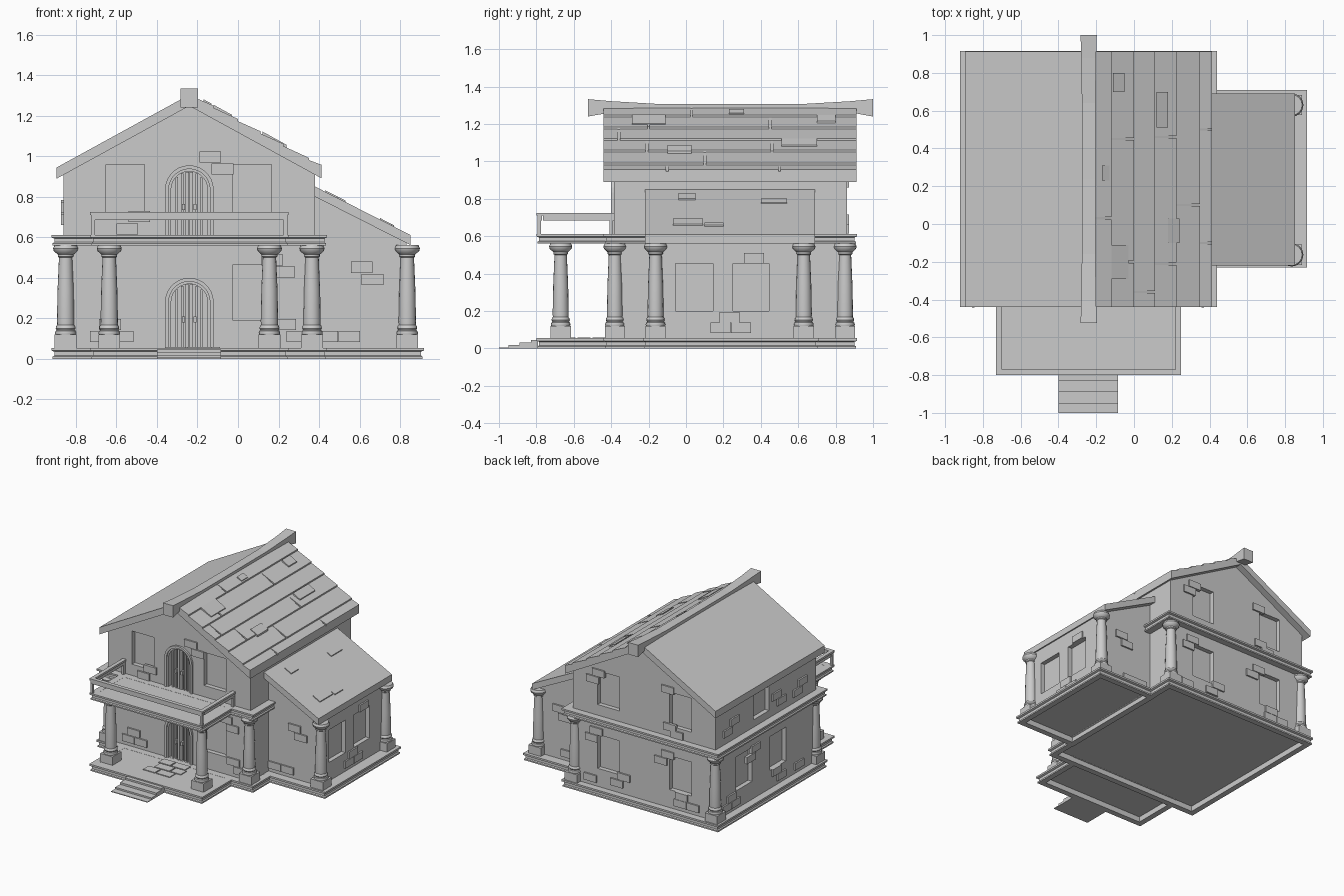
import bpy, bmesh
from math import sin, cos, pi

if "Cube" in bpy.data.objects:
    bpy.data.objects.remove(bpy.data.objects["Cube"])

# ---------- helpers: a part is (list of cross-sections, closed loop?) ----------
def build(name, parts, smooth=False):
    bm = bmesh.new()
    for secs, closed in parts:
        rings = [[bm.verts.new(p) for p in s] for s in secs]
        n = len(rings[0])
        for k in range(len(rings) if closed else len(rings) - 1):
            a, b = rings[k], rings[(k + 1) % len(rings)]
            for i in range(n):
                j = (i + 1) % n
                bm.faces.new((a[i], a[j], b[j], b[i]))
        if not closed:
            bm.faces.new(rings[0])
            bm.faces.new(rings[-1])
    bmesh.ops.recalc_face_normals(bm, faces=bm.faces[:])
    me = bpy.data.meshes.new(name)
    bm.to_mesh(me)
    bm.free()
    ob = bpy.data.objects.new(name, me)
    bpy.context.collection.objects.link(ob)
    if smooth:
        bpy.ops.object.select_all(action='DESELECT')
        ob.select_set(True)
        bpy.context.view_layer.objects.active = ob
        bpy.ops.object.shade_smooth_by_angle(angle=0.6)
    return ob

def box(x0, x1, y0, y1, z0, z1):
    return [[(x0, y0, z), (x1, y0, z), (x1, y1, z), (x0, y1, z)] for z in (z0, z1)], False

def prism(pts, y0, y1):
    return [[(x, y, z) for x, z in pts] for y in (y0, y1)], False

def rim(x0, x1, y0, y1, profile):
    # moulding swept round a rectangle; profile = (inset, z)
    return [[(x + sx * i, y + sy * i, z) for i, z in profile] for x, y, sx, sy in
            ((x0, y0, 1, 1), (x1, y0, -1, 1), (x1, y1, -1, -1), (x0, y1, 1, -1))], True

def moulding(z0, z1, w):
    h = z1 - z0
    return [(w, z0), (.006, z0), (.006, z0 + .2 * h), (.014, z0 + .3 * h), (.014, z0 + .65 * h),
            (0, z0 + .75 * h), (0, z1), (w, z1)]

def arch(cx, hw, z0, h, n=14):
    zc = z0 + h - hw
    return ([(cx + hw, z0)] + [(cx + hw * cos(pi * i / n), zc + hw * sin(pi * i / n))
                               for i in range(n + 1)] + [(cx - hw, z0)])

def cut(ob, parts):
    c = build("cutter", parts)
    c.hide_render = True
    m = ob.modifiers.new("cut", 'BOOLEAN')
    m.operation, m.solver, m.object = 'DIFFERENCE', 'EXACT', c
    bpy.context.view_layer.objects.active = ob
    bpy.ops.object.modifier_apply(modifier=m.name)
    bpy.data.objects.remove(c)

CX = -.24
MAIN = (-.92, .44, -.44, .915)
PORCH = (-.73, .25, -.80, -.385)
WING = (.38, .917, -.23, .71)

# ---------- stepped base ----------
for nm, r in (("main", MAIN), ("porch", PORCH), ("wing", WING)):
    build(nm + "_base_rim", [rim(*r, moulding(0, .055, .05))])
    build(nm + "_floor", [box(r[0] + .02, r[1] - .02, r[2] + .02, r[3] - .02, .042, .054)])
build("front_steps", [box(-.4, -.085, -1.0, -.79, 0, .006), box(-.4, -.085, -.95, -.79, 0, .018),
                      box(-.4, -.085, -.89, -.79, 0, .033), box(-.4, -.085, -.83, -.79, 0, .046)])
build("porch_pavers", [box(x, x + w, y, y + .07, .05, .06) for x, y, w in
                       ((-.36, -.66, .1), (-.25, -.66, .12), (-.32, -.58, .13), (-.18, -.58, .09),
                        (-.34, -.50, .1), (-.23, -.50, .12))])

# ---------- walls with window and door recesses ----------
house = build("main_walls", [prism([(-.86, .05), (.38, .05), (.38, .91), (CX, 1.25), (-.86, .91)], -.385, .86)])
D = .035
XW = ((-.65, -.46), (-.025, .165))
holes = [box(a, b, -.5, -.385 + D, .70, .96) for a, b in XW]
holes += [box(-.025, .165, -.5, -.385 + D, .19, .465)]
holes += [box(a, b, .86 - D, 1, z, z + .265) for a, b in XW for z in (.195, .695)]
holes += [box(-1, -.86 + D, a, b, .195, .46) for a, b in ((.41, .61), (-.01, .19))]
holes += [box(-1, -.86 + D, .2, .39, .67, .86)]
holes += [prism(arch(CX, .105, z, .33), -.5, -.385 + .03) for z in (.056, .612)]
cut(house, holes)
wing = build("wing_walls", [prism([(.36, .05), (.83, .05), (.83, .575), (.36, .815)], -.165, .635)])
cut(wing, [box(.83 - D, 1, a, b, .2, .455) for a, b in ((-.055, .145), (.25, .445))])

# ---------- arched double doors ----------
for nm, z in (("lower", .055), ("upper", .61)):
    outer, inner = arch(CX, .12, z, .345), arch(CX, .102, z, .327)
    build(nm + "_door_frame", [([[(a, -.40, b), (c, -.40, d), (c, -.35, d), (a, -.35, b)]
                                 for (a, b), (c, d) in zip(outer, inner)], False)])
    o2, i2 = arch(CX, .102, z, .327), arch(CX, .09, z, .315)
    parts = [([[(a, -.39, b), (c, -.39, d), (c, -.35, d), (a, -.35, b)]
               for (a, b), (c, d) in zip(o2, i2)], False)]
    for s in (-1, 1):
        for d, w in ((.01, .009), (.036, .006), (.062, .006)):
            top = z + .225 + (.088 ** 2 - d ** 2) ** .5
            parts.append(box(CX + s * d - w, CX + s * d + w, -.378, -.35, z, top))
        parts.append(box(CX + s * .028 - .007, CX + s * .028 + .007, -.397, -.37, z + .125, z + .155))
    build(nm + "_door_planks", parts)

# ---------- raised stones ----------
W, H, T = .107, .055, .012
def stones(name, axis, c, out, spots):
    lo, hi = sorted((c - out * .01, c + out * T))
    build(name, [box(a, a + W, lo, hi, z, z + H) if axis == 'y' else box(lo, hi, a, a + W, z, z + H)
                 for a, z in spots])
stones("front_stones", 'y', -.385, -1,
       ((-.19, .968), (-.13, .91), (-.54, .675), (-.6, .613), (.115, .46), (.173, .402),
        (.18, .143), (.24, .083), (-.685, .143), (-.73, .083), (-.622, .083)))
stones("wing_front_stones", 'y', -.165, -1, ((.557, .425), (.61, .365), (.385, .083), (.495, .083)))
stones("wing_side_stones", 'x', .83, 1, ((.31, .455), (.18, .14), (.13, .083), (.24, .083)))
stones("wing_back_stones", 'y', .635, 1, ((.6, .42), (.55, .36), (.42, .083), (.53, .083)))
stones("back_stones", 'y', .86, 1,
       ((.10, .92), (.15, .86), (-.52, .66), (-.58, .615), (.12, .46), (.16, .40), (-.12, .16), (-.06, .10),
        (-.50, .44), (-.44, .38), (-.62, .14), (-.72, .083), (-.61, .083), (.17, .083), (-.50, .95)))
stones("left_stones", 'x', -.86, -1,
       ((.66, .67), (.58, .73), (.06, .73), (.0, .67), (-.26, .72), (-.2, .66), (.32, .42), (.38, .36),
        (.68, .083), (.57, .083), (.62, .14), (.06, .14), (.0, .083), (-.22, .083)))

# ---------- columns ----------
PROFILE = [(.050, .118), (.053, .128), (.050, .138), (.044, .142), (.049, .151), (.047, .162),
           (.042, .168), (.043, .185), (.040, .34), (.033, .50), (.039, .505), (.039, .515),
           (.045, .520), (.059, .533), (.062, .545), (.055, .562)]
for i, (x, y) in enumerate([(-.85, -.38), (.365, -.38), (-.85, .85), (.365, .85), (-.635, -.67),
                            (.155, -.67), (.835, -.163), (.835, .63)]):
    shaft = [[(x + r * cos(2 * pi * k / 16), y + r * sin(2 * pi * k / 16), z) for k in range(16)]
             for r, z in PROFILE]
    build(f"column_{i + 1}", [(shaft, False), box(x - .054, x + .054, y - .054, y + .054, .05, .12)], True)

# ---------- storey ledge and balcony ----------
build("storey_ledge", [rim(*MAIN, moulding(.56, .612, .075))])
build("balcony_ledge", [rim(*PORCH, moulding(.56, .612, .05))])
build("balcony_floor", [box(-.71, .23, -.78, -.39, .585, .611)])
rail = []
for x0, x1, y0, y1 in ((-.73, .25, -.80, -.77), (-.73, -.70, -.77, -.385), (.22, .25, -.77, -.385)):
    rail += [box(x0, x1, y0, y1, .71, .725), box(x0 + .006, x1 - .006, y0 + .006, y1, .685, .711)]
rail += [box(x, x + .02, y, y + .02, .605, .69) for x in (-.725, .225) for y in (-.795, -.41)]
build("balcony_railing", rail)

# ---------- main roof ----------
def zr(x):
    return 1.303 - .548 * abs(x - CX)
L, R, Y0, Y1 = -.895, .413, -.44, .912
build("main_roof", [prism([(L, zr(L)), (CX, zr(CX)), (R, zr(R)), (R, zr(R) - .055),
                           (CX, 1.248), (L, zr(L) - .055)], Y0, Y1)])
edges = (-.21, -.12, 0, .11, .225, .35, R)
joints = ((.03,), (-.20, .45), (-.36,), (-.21, .46), (.10,), (-.1, .5))
courses = []
for a, b, js in zip(edges, edges[1:], joints):
    ys = (Y0,) + js + (Y1,)
    for k in range(len(ys) - 1):
        courses.append(prism([(a, zr(a) - .01), (a, zr(a) + .001), (b, zr(b) + .012), (b, zr(b) - .01)],
                             ys[k] + (.006 if k else 0), ys[k + 1] - (.006 if k < len(js) else 0)))
build("roof_shingle_courses", courses)

def tile(x0, x1, y0, y1, f, t):
    return prism([(x0, f(x0) - .01), (x0, f(x0) + t), (x1, f(x1) + t), (x1, f(x1) - .01)], y0, y1)
build("loose_shingles", [tile(*s, zr, .016) for s in
                         ((-.11, -.05, .70, .80), (-.12, -.03, -.29, -.11), (.12, .18, .51, .70),
                          (.18, .24, -.10, .03), (-.17, -.13, .23, .31))])

# ---------- ridge beam with flared ends ----------
build("ridge_beam", [([[(CX - w, y, b), (CX + w, y, b), (CX + w, y, t), (CX - w, y, t)] for y, w, b, t in
                       ((-.525, .043, 1.24, 1.333), (-.40, .039, 1.262, 1.322), (-.16, .036, 1.265, 1.308),
                        (.24, .035, 1.265, 1.306), (.64, .036, 1.265, 1.308), (.88, .039, 1.262, 1.322),
                        (1.0, .043, 1.24, 1.333))], False)])

# ---------- lean-to wing roof ----------
def zw(x):
    return .85 - .507 * (x - .38)
build("wing_roof", [prism([(.36, zw(.36)), (.852, zw(.852)), (.852, zw(.852) - .05), (.36, zw(.36) - .05)],
                          -.22, .69)])
build("wing_shingles", [tile(*s, zw, .007) for s in
                        ((.43, .49, -.04, .05), (.49, .53, .40, .54), (.70, .76, -.07, .09), (.74, .77, .10, .20))])
